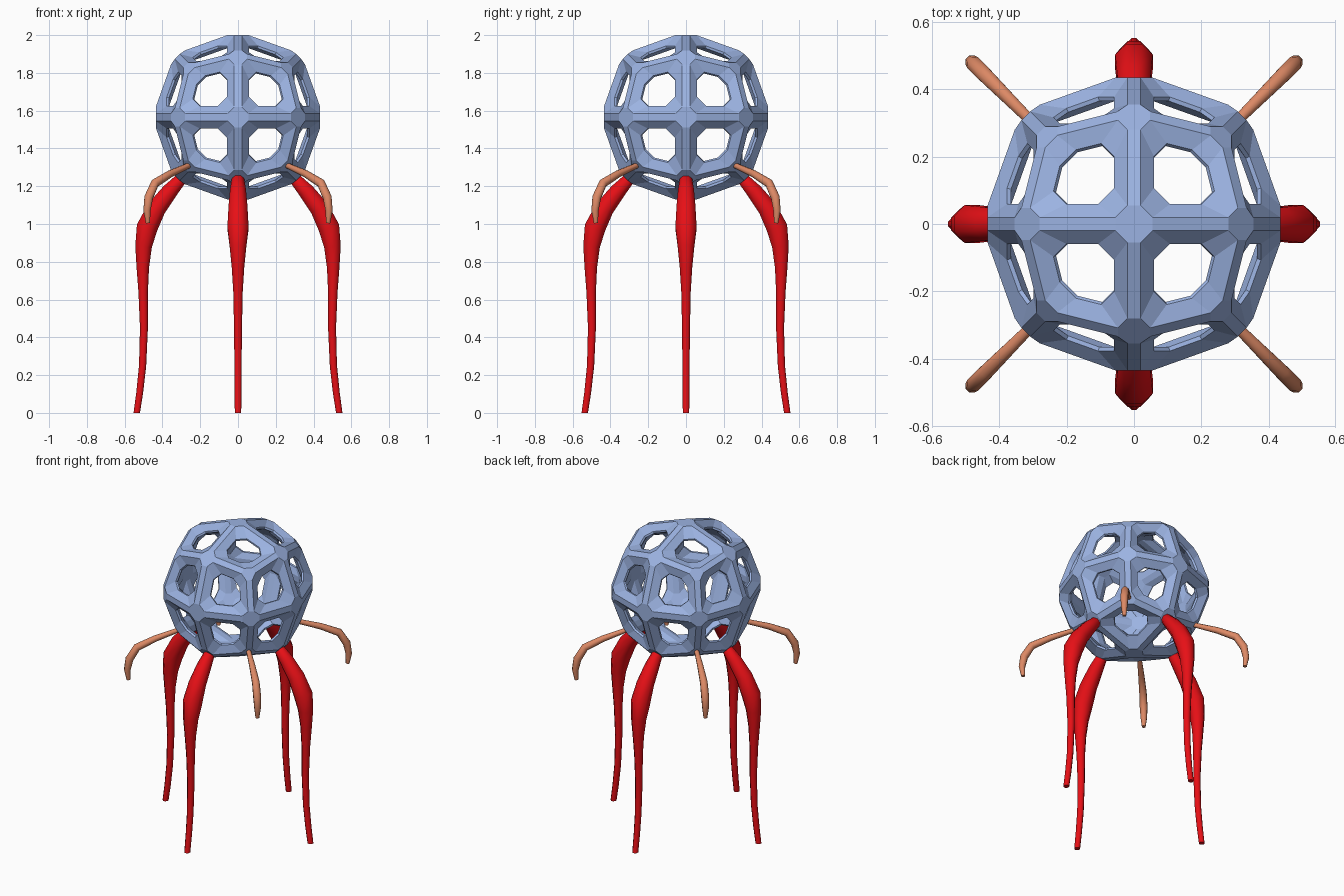
import bpy, bmesh, math
from mathutils import Vector

cube = bpy.data.objects.get("Cube")
if cube:
    bpy.data.objects.remove(cube, do_unlink=True)


def material(name, rgb):
    m = bpy.data.materials.new(name)
    m.use_nodes = True
    m.diffuse_color = (*rgb, 1)
    m.node_tree.nodes["Principled BSDF"].inputs["Base Color"].default_value = (*rgb, 1)
    return m


BLUE = material("pale blue", (0.33, 0.45, 0.76))
RED = material("red", (0.8, 0.005, 0.008))
ORANGE = material("dull orange", (0.72, 0.25, 0.13))


def finish(name, bm, mat, location=(0, 0, 0)):
    bmesh.ops.recalc_face_normals(bm, faces=bm.faces)
    mesh = bpy.data.meshes.new(name)
    bm.to_mesh(mesh)
    bm.free()
    mesh.materials.append(mat)
    obj = bpy.data.objects.new(name, mesh)
    obj.location = location
    bpy.context.collection.objects.link(obj)
    return obj


# Kite-faced base cage: a once-divided cube pushed out to a rounded form
def base_cage():
    bm = bmesh.new()
    bmesh.ops.create_cube(bm, size=2)
    bmesh.ops.subdivide_edges(bm, edges=bm.edges, cuts=1, use_grid_fill=True)
    reach = {1: 0.462, 2: 0.34, 3: 0.272}
    for v in bm.verts:
        axes = sum(abs(c) > 0.5 for c in v.co)
        v.co = Vector([round(c) * reach[axes] for c in v.co])
    bm.normal_update()
    return bm


# Lattice ball: each kite becomes a chamfered frame that funnels into a hole
def lattice_ball():
    base = base_cage()
    out = bmesh.new()

    def frame_loop(face, radial, scale, chamfer):
        mid = face.calc_center_median()
        corners = [(mid + (v.co - mid) * scale) * radial for v in face.verts]
        ring, keyed = [], {}
        n = len(corners)
        for i, loop in enumerate(face.loops):
            before = out.verts.new(corners[i].lerp(corners[i - 1], chamfer))
            after = out.verts.new(corners[i].lerp(corners[(i + 1) % n], chamfer))
            keyed[loop.vert, loop.link_loop_prev.edge] = before
            keyed[loop.vert, loop.edge] = after
            ring += [before, after]
        return ring, keyed

    shells = [{}, {}]
    for f in base.faces:
        outer, shells[0][f] = frame_loop(f, 1.0, 0.87, 0.12)
        lip, _ = frame_loop(f, 0.945, 0.59, 0.25)
        lip_back, _ = frame_loop(f, 0.915, 0.59, 0.25)
        inner, shells[1][f] = frame_loop(f, 0.85, 0.85, 0.12)
        rings = [outer, lip, lip_back, inner]
        for a, b in zip(rings, rings[1:]):
            for i in range(len(a)):
                out.faces.new((a[i - 1], a[i], b[i], b[i - 1]))

    # Ridge strips along the struts and caps where the struts meet
    for shell in shells:
        for e in base.edges:
            f, g = e.link_faces
            u, v = e.verts
            out.faces.new((shell[f][u, e], shell[f][v, e], shell[g][v, e], shell[g][u, e]))
        for v in base.verts:
            normal = v.co.normalized()
            side = normal.orthogonal().normalized()
            up = normal.cross(side)
            pts = [shell[f][v, e] for f in v.link_faces for e in f.edges if v in e.verts]
            pts.sort(key=lambda p: math.atan2((p.co - v.co).dot(up), (p.co - v.co).dot(side)))
            out.faces.new(pts)
    base.free()
    return finish("lattice_ball", out, BLUE, (0, 0, 1.565))


# Tapered limb: path of (distance from centre, height, radius) in a vertical plane
def limb(name, path, angle, mat, sides=8):
    bm = bmesh.new()
    radial = Vector((math.cos(angle), math.sin(angle), 0))
    lateral = Vector((-radial.y, radial.x, 0))
    pts = [radial * d + Vector((0, 0, z)) for d, z, _ in path]
    rings = []
    for i, p in enumerate(pts):
        tangent = (pts[min(i + 1, len(pts) - 1)] - pts[max(i - 1, 0)]).normalized()
        if path[i][1] == 0:
            tangent = Vector((0, 0, -1))
        across = tangent.cross(lateral)
        r = path[i][2] / math.cos(math.pi / sides)
        ring = []
        for k in range(sides):
            t = (k + 0.5) * math.tau / sides
            ring.append(bm.verts.new(p + lateral * (r * math.cos(t)) + across * (r * math.sin(t))))
        rings.append(ring)
    for a, b in zip(rings, rings[1:]):
        for k in range(sides):
            bm.faces.new((a[k - 1], a[k], b[k], b[k - 1]))
    bm.faces.new(rings[0])
    bm.faces.new(rings[-1])
    obj = finish(name, bm, mat)
    bpy.ops.object.select_all(action='DESELECT')
    obj.select_set(True)
    bpy.context.view_layer.objects.active = obj
    bpy.ops.object.shade_smooth_by_angle(angle=math.radians(50))


lattice_ball()

# Long red legs
leg_path = [(0.28, 1.25, 0.018), (0.305, 1.235, 0.032), (0.36, 1.175, 0.042),
            (0.43, 1.085, 0.05), (0.482, 0.98, 0.056), (0.5, 0.88, 0.044),
            (0.504, 0.77, 0.033), (0.502, 0.64, 0.025), (0.498, 0.45, 0.021),
            (0.505, 0.25, 0.019), (0.52, 0.11, 0.018), (0.536, 0, 0.017)]
for i, side in enumerate(("left", "back", "right", "front")):
    limb(side + "_leg", leg_path, i * math.pi / 2, RED)

# Short curled orange feelers on the diagonals
feeler_path = [(0.25, 1.315, 0.013), (0.36, 1.265, 0.018), (0.44, 1.215, 0.022),
               (0.473, 1.14, 0.023), (0.482, 1.07, 0.019), (0.477, 1.005, 0.011)]
feeler_path = [(d * math.sqrt(2), z, r) for d, z, r in feeler_path]
for i, side in enumerate(("back_left", "back_right", "front_right", "front_left")):
    limb(side + "_feeler", feeler_path, math.pi / 4 + i * math.pi / 2, ORANGE)
